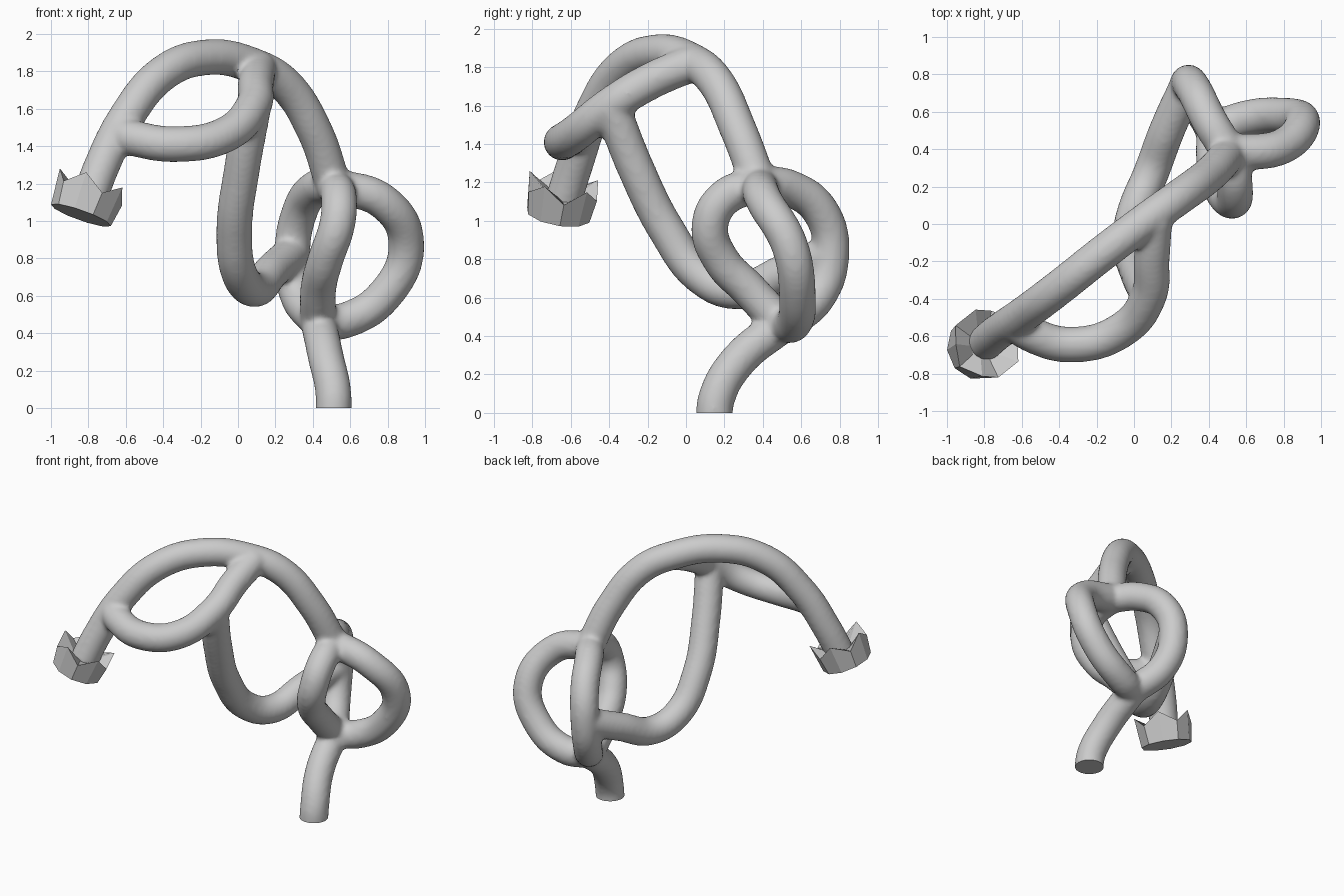
import bpy, bmesh
from math import radians, cos, sin
from mathutils import Vector

if "Cube" in bpy.data.objects:
    bpy.data.objects.remove(bpy.data.objects["Cube"])

R = 0.097
low, high = (0.43, 0.50, 0.46), (0.51, 0.38, 1.19)

# centre lines of the branching pipe
paths = [
    # stem from the ground
    [(0.51, 0.145, -0.06), (0.51, 0.16, 0.08), (0.47, 0.27, 0.27), low],
    # three lower loops
    [low, (0.58, 0.56, 0.47), (0.79, 0.58, 0.61), (0.90, 0.54, 0.87),
     (0.78, 0.41, 1.10), high],
    [low, (0.32, 0.68, 0.60), (0.29, 0.755, 0.83), (0.33, 0.70, 1.05),
     (0.41, 0.54, 1.17), high],
    [low, (0.43, 0.33, 0.64), (0.47, 0.18, 0.80), (0.53, 0.125, 0.98),
     (0.54, 0.20, 1.12), high],
    # main arch
    [high, (0.41, 0.27, 1.48), (0.25, 0.15, 1.73), (0.08, 0.03, 1.83),
     (-0.16, -0.15, 1.875), (-0.40, -0.34, 1.79), (-0.60, -0.49, 1.55),
     (-0.73, -0.58, 1.29), (-0.80, -0.64, 1.10)],
    # side loop on the arch
    [(0.11, 0.03, 1.82), (0.095, -0.18, 1.73), (0.08, -0.38, 1.61),
     (-0.07, -0.57, 1.46), (-0.33, -0.645, 1.41), (-0.55, -0.59, 1.44),
     (-0.65, -0.52, 1.47)],
    # hanging link back to the rear loop
    [(0.08, -0.39, 1.60), (0.02, -0.26, 1.27), (-0.02, -0.10, 0.95),
     (0.01, 0.08, 0.71), (0.09, 0.27, 0.635), (0.18, 0.51, 0.73),
     (0.29, 0.75, 0.83)],
]

curve = bpy.data.curves.new("pipe_path", 'CURVE')
curve.dimensions = '3D'
curve.bevel_depth = R
curve.bevel_resolution = 6
curve.use_fill_caps = True
curve.resolution_u = 10
for pts in paths:
    sp = curve.splines.new('BEZIER')
    sp.bezier_points.add(len(pts) - 1)
    for b, p in zip(sp.bezier_points, pts):
        b.co = p
        b.handle_left_type = b.handle_right_type = 'AUTO'
guide = bpy.data.objects.new("pipe_guide", curve)
bpy.context.collection.objects.link(guide)


def evaluated_mesh(ob):
    dg = bpy.context.evaluated_depsgraph_get()
    dg.update()
    return bpy.data.meshes.new_from_object(ob.evaluated_get(dg))


# fuse the pipes into one skin with soft junctions
mesh = evaluated_mesh(guide)
bpy.data.objects.remove(guide)
bm = bmesh.new()
bm.from_mesh(mesh)
bmesh.ops.remove_doubles(bm, verts=bm.verts, dist=0.0005)
bm.to_mesh(mesh)
bm.free()
pipe = bpy.data.objects.new("branching_pipe", mesh)
bpy.context.collection.objects.link(pipe)
rm = pipe.modifiers.new("fuse", 'REMESH')
rm.mode = 'VOXEL'
rm.voxel_size = 0.016
sm = pipe.modifiers.new("soften", 'SMOOTH')
sm.factor = 0.5
sm.iterations = 8
fused = evaluated_mesh(pipe)
pipe.modifiers.clear()

# flat foot on the ground
bm = bmesh.new()
bm.from_mesh(fused)
cut = bmesh.ops.bisect_plane(bm, geom=bm.verts[:] + bm.edges[:] + bm.faces[:],
                             plane_co=(0, 0, 0), plane_no=(0, 0, 1), clear_inner=True)
rim = [e for e in cut["geom_cut"] if isinstance(e, bmesh.types.BMEdge)]
bmesh.ops.contextual_create(bm, geom=rim)
bm.to_mesh(fused)
bm.free()
pipe.data = fused

# jagged ten-sided cup on the free end
N = 10
axis = Vector((0.33, 0.16, 0.93)).normalized()
ex = (Vector((1, 0, 0)) - axis * axis.x).normalized()
ey = axis.cross(ex)
base = Vector((-0.84, -0.665, 1.03))


def ring(bm, r, heights):
    out = []
    for i in range(N):
        a = radians(-30 + 360 * i / N)
        out.append(bm.verts.new(base + ex * r * cos(a) + ey * r * sin(a)
                                + axis * heights[i % 2]))
    return out


bm = bmesh.new()
rings = [ring(bm, 0.17, (0, 0)), ring(bm, 0.19, (0.20, 0.125)),
         ring(bm, 0.08, (0.11, 0.11))]
for lo, hi in zip(rings, rings[1:]):
    for i in range(N):
        j = (i + 1) % N
        bm.faces.new((lo[i], lo[j], hi[j], hi[i]))
bm.faces.new(rings[0][::-1])
bm.faces.new(rings[-1])
bmesh.ops.recalc_face_normals(bm, faces=bm.faces)
cup_mesh = bpy.data.meshes.new("jagged_cup")
bm.to_mesh(cup_mesh)
bm.free()
cup = bpy.data.objects.new("jagged_cup", cup_mesh)
bpy.context.collection.objects.link(cup)

# smooth pipe, faceted cup
bpy.ops.object.select_all(action='DESELECT')
pipe.select_set(True)
bpy.context.view_layer.objects.active = pipe
bpy.ops.object.shade_smooth_by_angle(angle=radians(40))
